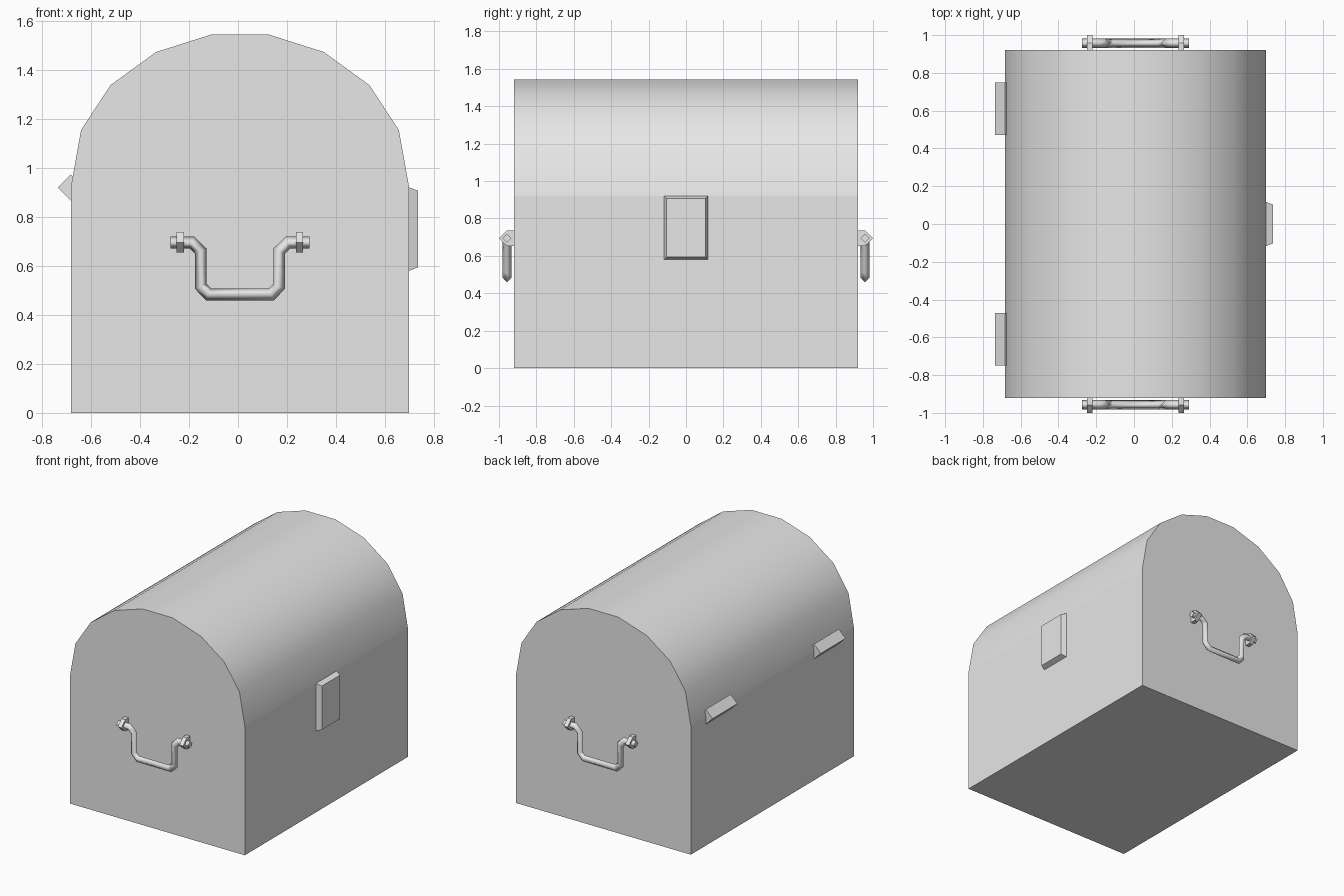
import bpy
import bmesh
from math import radians
from mathutils import Vector

if "Cube" in bpy.data.objects:
    bpy.data.objects.remove(bpy.data.objects["Cube"], do_unlink=True)

grey = bpy.data.materials.new("plain_grey")
grey.use_nodes = True
grey.diffuse_color = (0.8, 0.8, 0.8, 1)
grey.node_tree.nodes["Principled BSDF"].inputs["Base Color"].default_value = (0.8, 0.8, 0.8, 1)

MID = 0.008      # centre line of the chest in x
DEPTH = 0.92     # half length of the chest
SEAM = 0.92      # height where the lid meets the box


def loft(name, rings, smooth_angle=None):
    """Skin a row of matching closed rings and cap both ends."""
    bm = bmesh.new()
    rows = [[bm.verts.new(p) for p in ring] for ring in rings]
    n = len(rows[0])
    for a, b in zip(rows, rows[1:]):
        for i in range(n):
            j = (i + 1) % n
            bm.faces.new((a[i], a[j], b[j], b[i]))
    bm.faces.new(rows[0])
    bm.faces.new(rows[-1])
    bmesh.ops.recalc_face_normals(bm, faces=bm.faces)
    mesh = bpy.data.meshes.new(name)
    bm.to_mesh(mesh)
    bm.free()
    mesh.materials.append(grey)
    obj = bpy.data.objects.new(name, mesh)
    bpy.context.collection.objects.link(obj)
    if smooth_angle:
        bpy.ops.object.select_all(action='DESELECT')
        obj.select_set(True)
        bpy.context.view_layer.objects.active = obj
        bpy.ops.object.shade_smooth_by_angle(angle=radians(smooth_angle))
    return obj


def along_y(name, profile, y0, y1, smooth_angle=None):
    return loft(name, [[(x, y, z) for x, z in profile] for y in (y0, y1)], smooth_angle)


# Box and barrel lid
W = 0.69
along_y("box", [(MID - W, 0), (MID + W, 0), (MID + W, SEAM), (MID - W, SEAM)], -DEPTH, DEPTH)
half = [(W, SEAM), (0.648, 1.154), (0.528, 1.337), (0.342, 1.472), (0.118, 1.543)]
arch = [(MID + x, z) for x, z in half] + [(MID - x, z) for x, z in reversed(half)]
along_y("lid", arch, -DEPTH, DEPTH, 35)

# Latch plate with bevelled rim
def plate_ring(x, inset):
    y, low, high = 0.117 - inset, 0.58 + inset, SEAM - inset
    return [(x, -y, low), (x, y, low), (x, y, high), (x, -y, high)]

loft("latch_plate", [plate_ring(MID + W - 0.01, 0), plate_ring(MID + W, 0), plate_ring(0.735, 0.014)])

# Diamond hinges
R = 0.053
hx = MID - W
diamond = [(hx - R, SEAM), (hx, SEAM + R), (hx + R, SEAM), (hx, SEAM - R)]
for side, name in ((-1, "front"), (1, "back")):
    along_y(name + "_hinge", diamond, side * 0.47, side * 0.75)


def sweep_bar(name, path, y, r):
    """Diamond-section bar with mitred corners along a path in x and z."""
    pts = [Vector(p) for p in path]
    rings = []
    for i, p in enumerate(pts):
        d0 = (p - pts[max(i - 1, 0)]).normalized()
        d1 = (pts[min(i + 1, len(pts) - 1)] - p).normalized()
        d0, d1 = (d1, d1) if i == 0 else (d0, d0) if i == len(pts) - 1 else (d0, d1)
        t = (d0 + d1).normalized()
        n = Vector((-t.y, t.x)) * r / t.dot(d1)
        a, b = p + n, p - n
        rings.append([(a.x, y, a.y), (p.x, y + r, p.y), (b.x, y, b.y), (p.x, y - r, p.y)])
    bar = loft(name, rings)
    for f in bar.data.polygons:
        f.use_smooth = f.index < len(bar.data.polygons) - 2


# Carrying handles and their brackets on both ends
arm = [(0.283, 0.695), (0.196, 0.695), (0.16, 0.66), (0.16, 0.516), (0.128, 0.483)]
path = [(MID + x, z) for x, z in arm] + [(MID - x, z) for x, z in reversed(arm)]
for end, name in ((-1, "front"), (1, "back")):
    sweep_bar(name + "_handle", path, end * 0.957, 0.024)
    bracket = [(0.915, 0.654), (0.958, 0.654), (1.0, 0.695), (0.958, 0.737), (0.915, 0.737)]
    for side, label in ((-1, "right"), (1, "left")):
        xs = [MID + side * 0.243 + dx for dx in (-0.015, 0.015)]
        loft(f"{name}_{label}_bracket", [[(x, end * y, z) for y, z in bracket] for x in xs])
